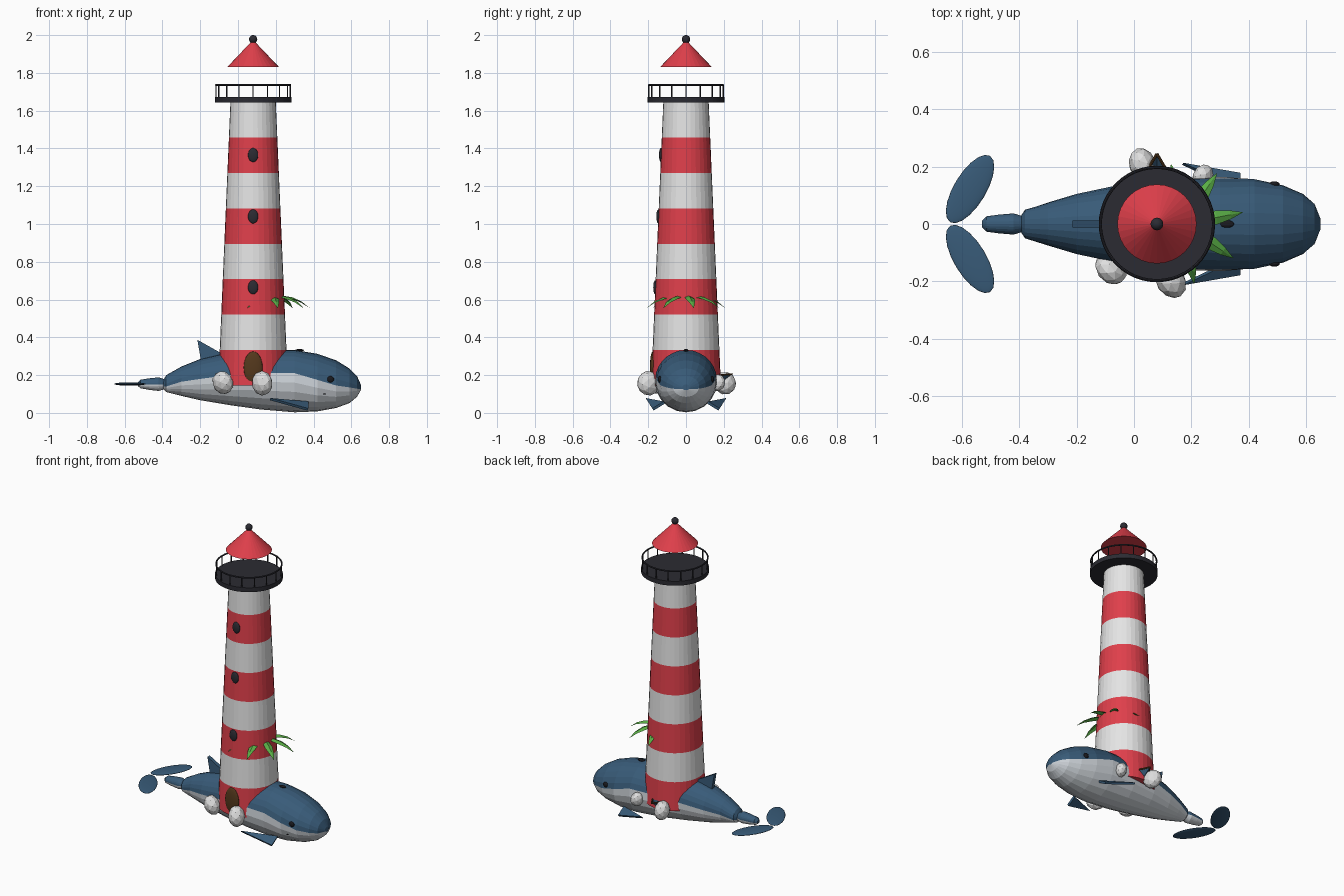
import bpy, bmesh, math
from mathutils import Vector

cube = bpy.data.objects.get("Cube")
if cube:
    bpy.data.objects.remove(cube)


def material(name, *rgb):
    m = bpy.data.materials.new(name)
    m.use_nodes = True
    m.diffuse_color = (*rgb, 1)
    bsdf = next(n for n in m.node_tree.nodes if n.type == 'BSDF_PRINCIPLED')
    bsdf.inputs["Base Color"].default_value = (*rgb, 1)
    return m


blue = material("sea_blue", 0.04, 0.105, 0.19)
belly_grey = material("belly_grey", 0.62, 0.66, 0.7)
white = material("wall_white", 0.78, 0.78, 0.78)
red = material("stripe_red", 0.74, 0.05, 0.07)
dark = material("iron_dark", 0.024, 0.024, 0.032)
black = material("eye_black", 0.01, 0.01, 0.013)
green = material("leaf_green", 0.1, 0.42, 0.06)
brown = material("wood_brown", 0.09, 0.04, 0.012)
stone = material("stone_white", 0.74, 0.74, 0.74)


def mesh_object(name, verts, faces, mats, indices=None):
    me = bpy.data.meshes.new(name)
    me.from_pydata(verts, [], faces)
    for m in mats:
        me.materials.append(m)
    for i, p in enumerate(me.polygons):
        p.material_index = indices[i] if indices else 0
    bm = bmesh.new()
    bm.from_mesh(me)
    bmesh.ops.recalc_face_normals(bm, faces=bm.faces)
    bm.to_mesh(me)
    bm.free()
    ob = bpy.data.objects.new(name, me)
    bpy.context.collection.objects.link(ob)
    return ob


def finish(name, mat, smooth=False):
    ob = bpy.context.object
    ob.name = name
    ob.data.materials.append(mat)
    if smooth:
        bpy.ops.object.shade_smooth()
    return ob


def ellipsoid(name, loc, size, mat, rot=(0, 0, 0), smooth=True):
    bpy.ops.mesh.primitive_uv_sphere_add(segments=20, ring_count=12, location=loc, rotation=rot)
    bpy.context.object.scale = size
    return finish(name, mat, smooth)


def cylinder(name, r1, r2, z1, z2, mat, x, y=0, sides=32):
    bpy.ops.mesh.primitive_cone_add(vertices=sides, radius1=r1, radius2=r2, depth=z2 - z1,
                                    location=(x, y, (z1 + z2) / 2))
    return finish(name, mat)


def rod(name, a, b, radius, mat):
    a, b = Vector(a), Vector(b)
    bpy.ops.mesh.primitive_cylinder_add(vertices=8, radius=radius, depth=(b - a).length,
                                        location=(a + b) / 2,
                                        rotation=(b - a).to_track_quat('Z', 'Y').to_euler())
    return finish(name, mat)


def two_tone_loft(name, stations, half=12):
    """Rings along x: (x, top, bottom, half width, height of the colour line)."""
    verts, faces, tones = [], [], []
    n = half * 2
    for x, top, bottom, w, line in stations:
        c, h = (top + bottom) / 2, (top - bottom) / 2
        b = math.asin(max(-0.8, min(0.8, (line - c) / h)))
        for i in range(n):
            if i < half:
                a = b + (math.pi - 2 * b) * i / half
            else:
                a = math.pi - b + (math.pi + 2 * b) * (i - half) / half
            verts.append((x, w * math.cos(a), c + h * math.sin(a)))
    for s in range(len(stations) - 1):
        for i in range(n):
            j = (i + 1) % n
            faces.append((s * n + i, s * n + j, s * n + n + j, s * n + n + i))
            tones.append(0 if i < half else 1)
    faces += [tuple(range(n)), tuple(range(len(verts) - n, len(verts)))]
    return mesh_object(name, verts, faces, [blue, belly_grey], tones + [0, 0])


def plate(name, corners, thickness, mat):
    ob = mesh_object(name, corners, [tuple(range(len(corners)))], [mat])
    mod = ob.modifiers.new("thickness", 'SOLIDIFY')
    mod.thickness, mod.offset = thickness, 0
    return ob


# Whale body and tail stem
two_tone_loft("whale_body", [
    (-.40, .165, .13, .02, .14), (-.38, .20, .11, .05, .14), (-.30, .245, .09, .075, .165),
    (-.20, .285, .067, .105, .18), (-.05, .32, .042, .138, .20), (.12, .333, .018, .158, .212),
    (.30, .333, .003, .165, .21), (.42, .313, .008, .157, .175), (.52, .278, .026, .135, .145),
    (.59, .235, .052, .105, .135), (.63, .195, .085, .07, .128), (.65, .15, .12, .02, .126)])
two_tone_loft("tail_stem", [
    (-.53, .162, .142, .012, .15), (-.515, .176, .13, .027, .15), (-.47, .183, .122, .033, .15),
    (-.42, .188, .116, .037, .15), (-.39, .178, .125, .028, .15)])

# Fins, flukes and eyes, mirrored left and right
for s, side in ((1, "left"), (-1, "right")):
    ellipsoid(side + "_fluke", (-.572, s * .122, .153), (.135, .056, .009), blue,
              (0, 0, s * math.radians(59)))
    plate(side + "_flipper", [(.17, s * .21, .073), (.37, s * .175, .018), (.37, s * .115, .055)],
          .014, blue)
    ellipsoid(side + "_eye", (.49, s * .139, .178), (.018, .01, .017), black)
    rod(side + "_mouth", (.41, s * .137, .098), (.465, s * .128, .102), .006, black)
plate("dorsal_fin", [(-.215, 0, .387), (-.195, 0, .27), (-.06, 0, .3)], .024, blue)
ellipsoid("blowhole", (.325, 0, .331), (.024, .013, .007), black)

# Striped tower
TX, Z0, Z1, R0, R1, BANDS, SIDES = .08, .145, 1.645, .185, .12, 8, 32


def tower_radius(z):
    return R0 + (R1 - R0) * (z - Z0) / (Z1 - Z0)


verts, faces, tones = [], [], []
for k in range(BANDS + 1):
    z = Z0 + (Z1 - Z0) * k / BANDS
    for i in range(SIDES):
        a = math.tau * i / SIDES
        verts.append((TX + tower_radius(z) * math.cos(a), tower_radius(z) * math.sin(a), z))
for k in range(BANDS):
    for i in range(SIDES):
        j = (i + 1) % SIDES
        faces.append((k * SIDES + i, k * SIDES + j, (k + 1) * SIDES + j, (k + 1) * SIDES + i))
        tones.append(k % 2)
faces += [tuple(range(SIDES)), tuple(range(BANDS * SIDES, len(verts)))]
mesh_object("tower", verts, faces, [red, white], tones + [0, 1])

# Door and windows
ellipsoid("door", (TX, -.176, .24), (.05, .015, .085), brown)
for z in (.665, 1.04, 1.365):
    ellipsoid("window", (TX, -tower_radius(z), z), (.027, .011, .037), dark)

# Gallery deck with railing
cylinder("gallery_deck", .203, .203, 1.643, 1.672, dark, TX, sides=48)
bpy.ops.mesh.primitive_torus_add(major_radius=.197, minor_radius=.005, major_segments=48,
                                 minor_segments=8, location=(TX, 0, 1.736))
finish("rail", dark)
for i in range(16):
    a = math.tau * i / 16
    cylinder("rail_post", .0035, .0035, 1.67, 1.736, dark,
             TX + .197 * math.cos(a), .197 * math.sin(a), sides=6)

# Roof and finial
cylinder("roof", .138, 0, 1.83, 1.975, red, TX)
ellipsoid("finial", (TX, 0, 1.978), (.022, .022, .022), dark)

# Rocks around the tower foot
for x, y, z, r in ((-.08, -.155, .16, .062), (.128, -.198, .157, .065),
                   (.03, .207, .157, .06), (.24, .165, .16, .045)):
    bpy.ops.mesh.primitive_ico_sphere_add(subdivisions=2, radius=r, location=(x, y, z),
                                          rotation=(x * 9, y * 7, x * 20))
    bpy.context.object.scale = (1.02, 1, .78)
    finish("rock", stone)

# Small boat moored behind the tower
bow, port, starboard = (.08, .245, .205), (.045, .185, .2), (.115, .185, .2)
for tip in (port, starboard):
    rod("boat_rim", bow, tip, .005, brown)
mesh_object("boat_hull", [bow, port, starboard, (.08, .19, .165)],
            [(0, 1, 3), (0, 3, 2), (1, 2, 3)], [blue])

# Palm leaves fanning out of the wall
PX = .17
for k in range(8):
    a = math.radians(11 + 45 * k)
    out, across = Vector((math.cos(a), math.sin(a), 0)), Vector((-math.sin(a), math.cos(a), 0))
    verts, faces = [], []
    for d, w, z in ((0, .004, .605), (.06, .02, .622), (.12, .024, .612), (.17, .015, .59),
                    (.212, .001, .556)):
        p = Vector((PX, 0, z)) + out * d
        verts += [p + across * w - Vector((0, 0, w * .4)), p,
                  p - across * w - Vector((0, 0, w * .4))]
    for r in range(4):
        for c in range(2):
            i = r * 3 + c
            faces.append((i, i + 1, i + 4, i + 3))
    mesh_object("palm_leaf", verts, faces, [green])
